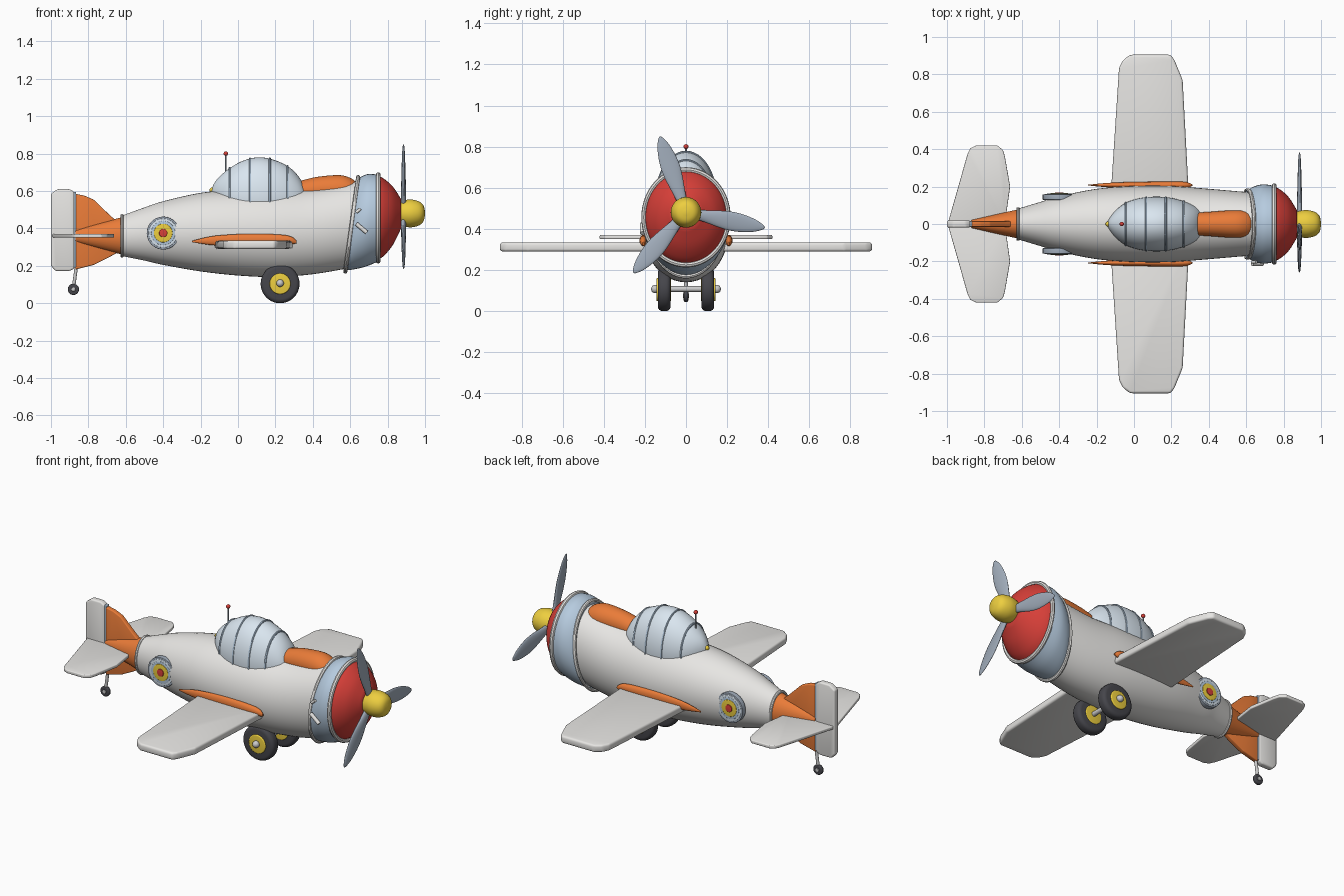
import bpy, bmesh, math
from math import cos, sin, pi, radians
from mathutils import Matrix, Vector

if "Cube" in bpy.data.objects:
    bpy.data.objects.remove(bpy.data.objects["Cube"])

def material(name, r, g, b):
    m = bpy.data.materials.new(name)
    m.diffuse_color = (r, g, b, 1)
    m.use_nodes = True
    m.node_tree.nodes["Principled BSDF"].inputs["Base Color"].default_value = m.diffuse_color
    return m

WHITE = material("off_white", .80, .79, .77)
ORANGE = material("orange", .82, .20, .04)
RED = material("red", .68, .05, .04)
BLUE = material("pale_blue", .47, .60, .74)
GLASS = material("canopy_blue", .70, .79, .87)
STEEL = material("steel", .36, .42, .50)
YELLOW = material("yellow", .85, .62, .05)
BLACK = material("rubber", .06, .06, .07)

def finish(ob, name, mat, mirror=False, angle=40):
    ob.name = name
    if mat:
        ob.data.materials.append(mat)
    bpy.ops.object.select_all(action='DESELECT')
    ob.select_set(True)
    bpy.context.view_layer.objects.active = ob
    bpy.ops.object.shade_smooth_by_angle(angle=radians(angle))
    if mirror:
        bpy.ops.object.transform_apply(location=True, rotation=True, scale=True)
        ob.modifiers.new("mirror", 'MIRROR').use_axis = (False, True, False)
    return ob

def from_bmesh(bm, name, mat, mirror=False):
    bmesh.ops.recalc_face_normals(bm, faces=bm.faces)
    me = bpy.data.meshes.new(name)
    bm.to_mesh(me)
    bm.free()
    ob = bpy.data.objects.new(name, me)
    bpy.context.collection.objects.link(ob)
    return finish(ob, name, mat, mirror)

def loft(name, secs, mat, n=40, sub=4, y=0, mirror=False):
    """Skin ellipses (x, z, half width, half height, lean) along x."""
    p = [Vector(s) if len(s) == 5 else Vector((*s, 0)) for s in secs]
    q = []
    for i in range(len(p) - 1):
        a, b, c, d = p[max(i - 1, 0)], p[i], p[i + 1], p[min(i + 2, len(p) - 1)]
        for k in range(sub):
            t = k / sub
            q.append(.5 * (2 * b + (c - a) * t + (2 * a - 5 * b + 4 * c - d) * t ** 2
                           + (3 * b - a - 3 * c + d) * t ** 3))
    q.append(p[-1])
    bm = bmesh.new()
    rings = []
    for x, z, ry, rz, lean in q:
        rings.append([bm.verts.new((x + lean * rz * sin(a), y + ry * cos(a), z + rz * sin(a)))
                      for a in (2 * pi * k / n for k in range(n))])
    for r, s in zip(rings, rings[1:]):
        for k in range(n):
            bm.faces.new((r[k], r[(k + 1) % n], s[(k + 1) % n], s[k]))
    bm.faces.new(rings[0])
    bm.faces.new(rings[-1])
    return from_bmesh(bm, name, mat, mirror)

def slab(name, pts, t, mat, bevel, z=None, mirror=False):
    """Extruded outline: flat at height z, or upright in the xz plane."""
    bm = bmesh.new()
    up = z is None
    vs = [bm.verts.new((a, -t / 2, b) if up else (a, b, z - t / 2)) for a, b in pts]
    f = bm.faces.new(vs)
    ext = bmesh.ops.extrude_face_region(bm, geom=[f])
    bmesh.ops.translate(bm, vec=(0, t, 0) if up else (0, 0, t),
                        verts=[v for v in ext['geom'] if isinstance(v, bmesh.types.BMVert)])
    bmesh.ops.recalc_face_normals(bm, faces=bm.faces)
    bmesh.ops.bevel(bm, geom=bm.edges[:], offset=bevel, segments=3, profile=.5, affect='EDGES')
    return from_bmesh(bm, name, mat, mirror)

def ring(name, x, z, ry, rz, r, mat, lean=0):
    bpy.ops.mesh.primitive_torus_add(major_radius=rz, minor_radius=r, major_segments=56,
                                     minor_segments=8, location=(x, 0, z),
                                     rotation=(0, pi / 2 + lean, 0))
    ob = bpy.context.object
    ob.scale.y = ry / rz
    return finish(ob, name, mat)

def disc(name, x, y, z, r, depth, mat, mirror=True, bevel=.003):
    """Cylinder with a y axis and rounded rims."""
    bpy.ops.mesh.primitive_cylinder_add(vertices=40, radius=r, depth=depth,
                                        location=(x, y, z), rotation=(pi / 2, 0, 0))
    ob = bpy.context.object
    bm = bmesh.new()
    bm.from_mesh(ob.data)
    rims = [e for f in bm.faces if len(f.verts) > 4 for e in f.edges]
    bmesh.ops.bevel(bm, geom=rims, offset=bevel, segments=4, profile=.5, affect='EDGES')
    bm.to_mesh(ob.data)
    bm.free()
    return finish(ob, name, mat, mirror)

def ball(name, loc, r, mat, scale=(1, 1, 1), mirror=False):
    bpy.ops.mesh.primitive_uv_sphere_add(segments=24, ring_count=14, radius=r, location=loc)
    bpy.context.object.scale = scale
    return finish(bpy.context.object, name, mat, mirror)

def rod(name, a, b, r, mat):
    a, b = Vector(a), Vector(b)
    bpy.ops.mesh.primitive_cylinder_add(vertices=16, radius=r, depth=(b - a).length,
                                        location=(a + b) / 2,
                                        rotation=(b - a).to_track_quat('Z', 'Y').to_euler())
    return finish(bpy.context.object, name, mat)

# Fuselage and tail cone
loft("fuselage", [(-.62, .36, .082, .108), (-.5, .37, .118, .142), (-.4, .375, .148, .17),
                  (-.2, .38, .188, .21), (0, .378, .203, .23), (.2, .377, .203, .237),
                  (.4, .385, .188, .23), (.61, .42, .17, .235, .13)], WHITE, n=48)
ring("tail_ring", -.62, .36, .083, .108, .009, WHITE)
loft("tail_cone", [(-.87, .36, .022, .035), (-.62, .36, .078, .1)], ORANGE, sub=1)

# Engine cowl, nose and spinner
loft("engine_cowl", [(.605, .42, .178, .245, .135), (.64, .43, .2, .25, .1),
                     (.69, .443, .212, .248, .04), (.75, .455, .204, .232)], BLUE, n=48)
ring("cowl_rear_ring", .608, .422, .183, .255, .011, WHITE, .135)
ring("cowl_front_ring", .75, .456, .206, .231, .013, WHITE)
loft("nose", [(.75, .457, .2, .225), (.785, .46, .182, .202), (.83, .468, .14, .153),
              (.872, .478, .072, .078)], RED, n=48)
loft("spinner", [(.86, .48, .062, .062), (.89, .48, .071, .071), (.93, .48, .074, .074),
                 (.97, .48, .063, .063), (.992, .48, .042, .042), (1, .48, .008, .008)], YELLOW)

# Three propeller blades
for i in range(3):
    b = loft(f"propeller_blade_{i + 1}",
             [(.03, 0, .02, .014), (.1, 0, .03, .013), (.2, 0, .045, .011), (.27, 0, .044, .009),
              (.34, 0, .03, .007), (.38, 0, .012, .004), (.39, 0, .002, .001)], STEEL, n=20)
    a = radians(109 + 120 * i)
    frame = Matrix(((0, 0, 1), (cos(a), -sin(a), 0), (sin(a), cos(a), 0))).to_4x4()
    b.matrix_world = Matrix.Translation((.885, 0, .48)) @ frame @ Matrix.Rotation(.1, 4, 'X')

# Cockpit canopy with hoops, tail light and antenna
loft("canopy", [(-.145, .59, .004, .008), (-.125, .585, .04, .06), (-.09, .58, .08, .105),
                (-.04, .57, .115, .155), (.03, .565, .138, .198), (.11, .56, .146, .22),
                (.19, .56, .141, .207), (.27, .56, .12, .17), (.33, .56, .092, .11),
                (.365, .56, .06, .04)], GLASS, n=48)
for i, (x, z, ry, rz) in enumerate([(-.045, .571, .113, .152), (.065, .562, .143, .211),
                                    (.17, .56, .144, .213), (.265, .56, .122, .173)]):
    ring(f"canopy_hoop_{i + 1}", x, z, ry, rz, .006, BLUE)
ball("canopy_light", (-.138, 0, .605), .014, YELLOW)
rod("antenna", (-.065, 0, .68), (-.065, 0, .8), .004, STEEL)
ball("antenna_tip", (-.065, 0, .8), .012, RED)
loft("top_fairing", [(.33, .595, .06, .058), (.42, .605, .066, .07), (.54, .61, .074, .075),
                     (.6, .605, .068, .065), (.635, .6, .05, .045)], ORANGE, n=32)

# Wings and their root fairings
slab("wings", [(-.128, .1), (-.08, .835), (-.06, .875), (-.02, .905), (.195, .905), (.215, .88),
               (.26, .77), (.296, .1)], .044, WHITE, .012, z=.312, mirror=True)
loft("wing_root_fairing", [(-.245, .33, .002, .004), (-.12, .335, .013, .026),
                           (.08, .338, .018, .033), (.26, .338, .018, .025),
                           (.312, .328, .004, .008)], ORANGE, n=24, y=.208, mirror=True)

# Tail surfaces
slab("tailplane", [(-.995, .005), (-.89, .375), (-.875, .405), (-.845, .42), (-.73, .42),
                   (-.7, .395), (-.69, .36), (-.662, .2), (-.69, .005)],
     .02, WHITE, .005, z=.36, mirror=True)
slab("tail_fin", [(-.87, .585), (-.82, .575), (-.77, .553), (-.69, .475), (-.61, .405),
                  (-.61, .29), (-.69, .245), (-.77, .205), (-.87, .18)], .03, ORANGE, .006)
slab("rudder_hinge", [(-.885, .19), (-.866, .19), (-.866, .595), (-.885, .595)], .03, BLUE, .004)
slab("rudder", [(-1, .2), (-.975, .172), (-.9, .172), (-.875, .185), (-.875, .595), (-.9, .61),
                (-.965, .61), (-1, .585)], .038, WHITE, .009)

# Roundels on both flanks
for name, r, depth, mat in [("outer", .088, .030, STEEL), ("pale", .078, .034, GLASS),
                            ("middle", .065, .037, BLUE), ("yellow", .05, .041, YELLOW),
                            ("red", .022, .050, RED)]:
    disc(f"roundel_{name}", -.4, .144, .375, r, depth, mat)

# Exhaust stubs on one side of the cowl
rod("exhaust_long", (.632, -.213, .425), (.688, -.213, .378), .011, WHITE)
rod("exhaust_short", (.632, -.203, .485), (.655, -.203, .505), .008, WHITE)

# Main wheels
disc("tyre", .225, .106, .104, .104, .062, BLACK, bevel=.022)
disc("wheel_disc", .225, .108, .104, .056, .072, YELLOW, bevel=.006)
ball("hub_cap", (.225, .15, .107), .02, None, mirror=True)
rod("axle", (.225, -.15, .107), (.225, .15, .107), .014, None)

# Tail wheel
rod("tail_strut", (-.865, 0, .19), (-.88, 0, .08), .009, None)
disc("tail_tyre", -.88, 0, .074, .03, .022, BLACK, False, .007)
disc("tail_hub", -.88, 0, .074, .011, .03, None, False)
